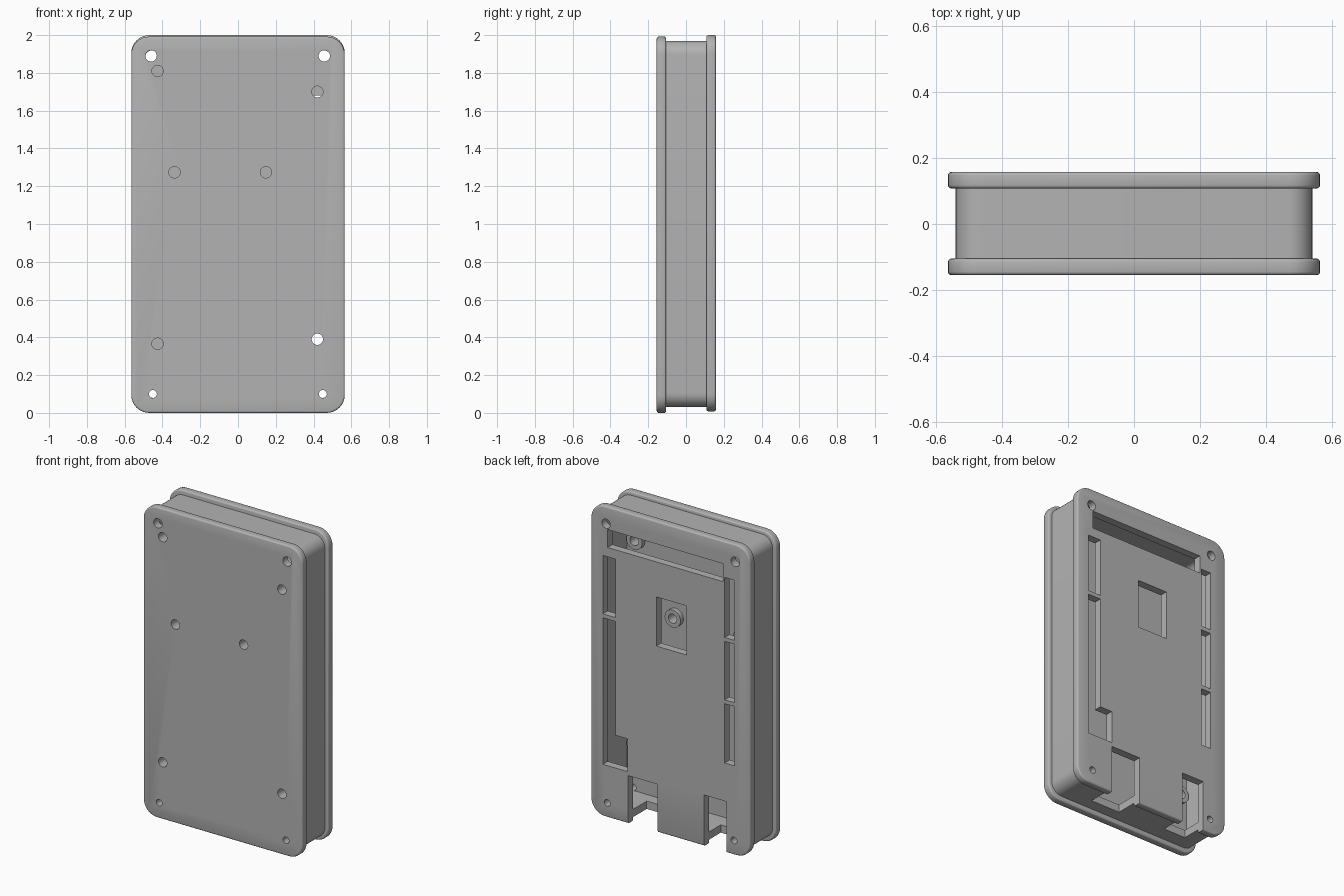
import bpy, bmesh, math
from mathutils import Matrix, Vector

if "Cube" in bpy.data.objects:
    bpy.data.objects.remove(bpy.data.objects["Cube"], do_unlink=True)

grey = bpy.data.materials.new("plain_grey")
grey.use_nodes = True
COLOR = (0.45, 0.45, 0.45, 1)
grey.diffuse_color = COLOR
grey.node_tree.nodes["Principled BSDF"].inputs["Base Color"].default_value = COLOR


def add_box(bm, x, y, z):
    """Box between the (low, high) pairs x, y and z."""
    mid = Vector([(p[0] + p[1]) / 2 for p in (x, y, z)])
    size = [p[1] - p[0] for p in (x, y, z)]
    mat = Matrix.Translation(mid) @ Matrix.Diagonal((*size, 1))
    return bmesh.ops.create_cube(bm, size=1, matrix=mat)["verts"]


def add_rod(bm, x, z, r, y):
    """Cylinder along y."""
    mat = Matrix.Translation((x, (y[0] + y[1]) / 2, z)) @ Matrix.Rotation(math.pi / 2, 4, 'X')
    bmesh.ops.create_cone(bm, cap_ends=True, segments=32, radius1=r, radius2=r,
                          depth=y[1] - y[0], matrix=mat)


def add_slab(bm, half_w, y, z, radius, fillet=0):
    """Upright slab with rounded corners and optionally softened rims."""
    add_box(bm, (-half_w, half_w), y, z)
    edges = [e for e in bm.edges if abs(e.verts[0].co.y - e.verts[1].co.y) > 1e-4]
    bmesh.ops.bevel(bm, geom=edges, offset=radius, segments=8, profile=0.5, affect='EDGES')
    if fillet:
        rims = [e for e in bm.edges if abs(e.verts[0].co.y - e.verts[1].co.y) < 1e-5]
        bmesh.ops.bevel(bm, geom=rims, offset=fillet, segments=3, profile=0.5, affect='EDGES')


def make(name, bm):
    bmesh.ops.recalc_face_normals(bm, faces=bm.faces)
    me = bpy.data.meshes.new(name)
    bm.to_mesh(me)
    bm.free()
    me.materials.append(grey)
    ob = bpy.data.objects.new(name, me)
    bpy.context.collection.objects.link(ob)
    return ob


def cut(ob, bm):
    """Subtract the bmesh from the object, then drop the cutter."""
    cutter = make("cutter", bm)
    cutter.hide_render = True
    mod = ob.modifiers.new("cut", 'BOOLEAN')
    mod.operation, mod.solver, mod.use_self = 'DIFFERENCE', 'EXACT', True
    mod.object = cutter
    dg = bpy.context.evaluated_depsgraph_get()
    me = bpy.data.meshes.new_from_object(ob.evaluated_get(dg))
    ob.modifiers.clear()
    ob.data = me
    bpy.data.objects.remove(cutter, do_unlink=True)


def soften(ob):
    bpy.ops.object.select_all(action='DESELECT')
    ob.select_set(True)
    bpy.context.view_layer.objects.active = ob
    bpy.ops.object.shade_smooth_by_angle(angle=math.radians(35))


FRONT, BACK = (-0.155, -0.105), (0.108, 0.158)
THROUGH = (-0.4, 0.4)
corner_holes = [(-0.46, 1.89, 0.03), (0.457, 1.89, 0.03),
                (-0.451, 0.10, 0.021), (0.449, 0.10, 0.021)]
standoffs = [(-0.426, 1.81), (0.42, 1.70), (-0.336, 1.274),
             (0.148, 1.274), (-0.426, 0.366), (0.42, 0.39)]

# Front plate with screw holes
bm = bmesh.new()
add_slab(bm, 0.565, FRONT, (0, 1.992), 0.095, 0.01)
front_plate = make("front_plate", bm)
bm = bmesh.new()
for x, z, r in corner_holes:
    add_rod(bm, x, z, r, THROUGH)
for x, z in standoffs:
    add_rod(bm, x, z, 0.03, THROUGH)
cut(front_plate, bm)
soften(front_plate)

# Hollow standoffs inside
for i, (x, z) in enumerate(standoffs):
    bm = bmesh.new()
    add_rod(bm, x, z, 0.056, (-0.107, -0.075))
    ob = make(f"standoff_{i + 1}", bm)
    bm = bmesh.new()
    add_rod(bm, x, z, 0.03, THROUGH)
    cut(ob, bm)
    soften(ob)

# Back plate with header slots, window and connector notches
bm = bmesh.new()
add_slab(bm, 0.565, BACK, (0.008, 2), 0.095, 0.01)
back_plate = make("back_plate", bm)
openings = [
    ((-0.372, 0.446), (1.74, 1.855)),
    ((0.39, 0.48), (1.305, 1.68)),
    ((0.39, 0.48), (0.34, 1.28)),
    ((0.303, 0.42), (0.34, 0.55)),
    ((-0.455, -0.385), (1.385, 1.77)),
    ((-0.455, -0.385), (0.985, 1.36)),
    ((-0.455, -0.385), (0.58, 0.96)),
    ((-0.115, 0.10), (1.20, 1.515)),
    ((0.09, 0.30), (-0.1, 0.315)),
    ((-0.398, -0.24), (-0.1, 0.335)),
]
bm = bmesh.new()
for x, z, r in corner_holes:
    add_rod(bm, x, z, r, THROUGH)
for x, z in openings:
    add_box(bm, x, (0.05, 0.25), z)
cut(back_plate, bm)
soften(back_plate)

# Inset surrounding wall, hollow, open at the connectors
bm = bmesh.new()
add_slab(bm, 0.542, (-0.107, 0.11), (0.03, 1.97), 0.075)
wall = make("side_wall", bm)
bm = bmesh.new()
add_slab(bm, 0.492, (-0.3, 0.3), (0.08, 1.92), 0.04)
cut(wall, bm)
bm = bmesh.new()
for x, floor in (((0.09, 0.30), -0.03), ((-0.398, -0.24), -0.01)):
    add_box(bm, x, (floor, 0.3), (-0.1, 0.15))
cut(wall, bm)
soften(wall)
